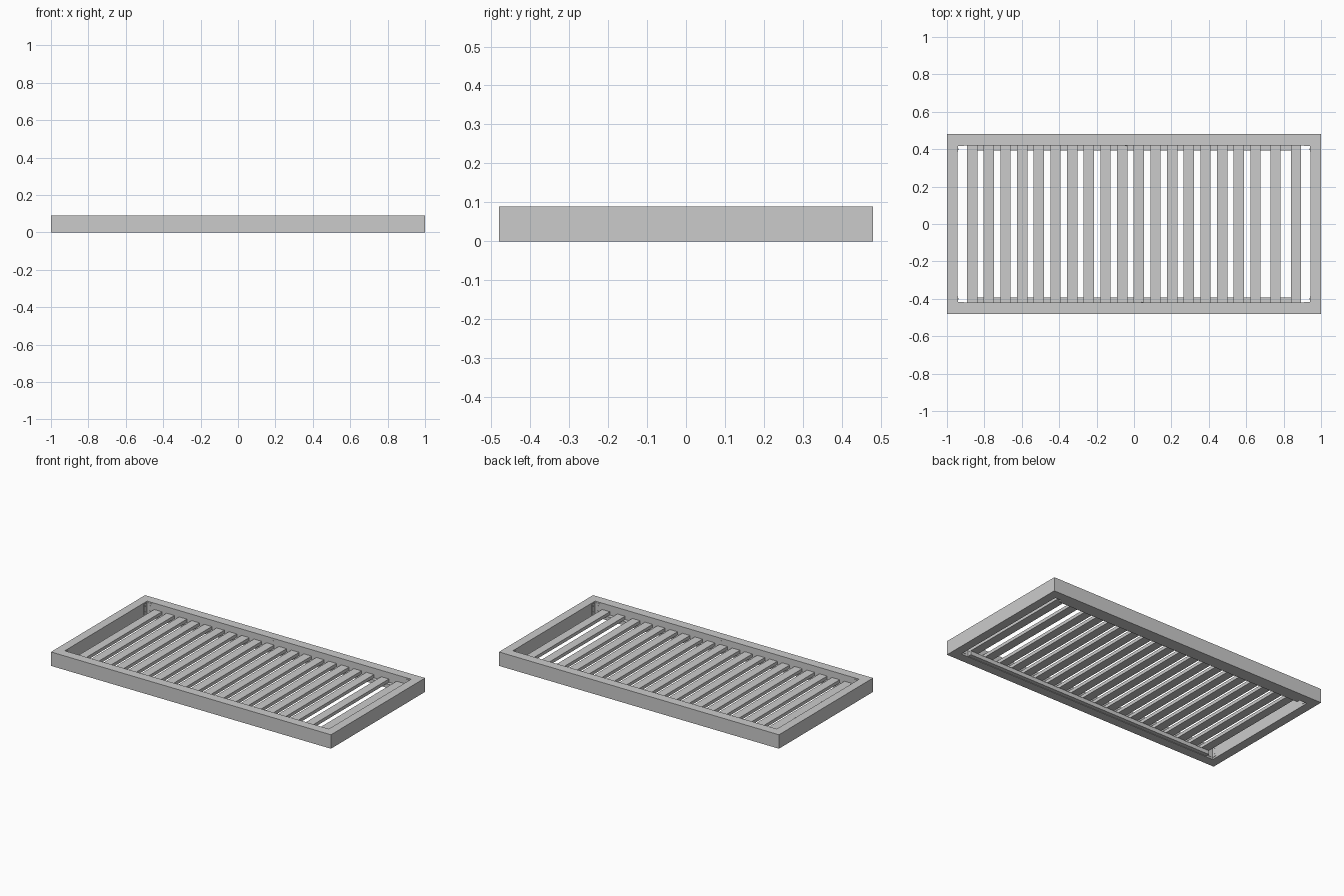
import bpy, bmesh, math
from mathutils import Matrix

if "Cube" in bpy.data.objects:
    bpy.data.objects.remove(bpy.data.objects["Cube"])

W, D, H = 1.0, 0.48, 0.09      # outer half width, half depth, height
IX, IY = 0.943, 0.42           # inner half opening
SLAT_Z0, SLAT_Z1 = 0.028, 0.049


def finish(bm, name):
    bmesh.ops.recalc_face_normals(bm, faces=bm.faces)
    me = bpy.data.meshes.new(name)
    bm.to_mesh(me)
    bm.free()
    ob = bpy.data.objects.new(name, me)
    bpy.context.collection.objects.link(ob)
    return ob


def box(name, x0, x1, y0, y1, z0, z1):
    bm = bmesh.new()
    m = Matrix.Translation(((x0 + x1) / 2, (y0 + y1) / 2, (z0 + z1) / 2)) @ \
        Matrix.Diagonal((x1 - x0, y1 - y0, z1 - z0, 1))
    bmesh.ops.create_cube(bm, size=1, matrix=m)
    return finish(bm, name)


def screw(name, x, y, z, axis):
    bm = bmesh.new()
    m = Matrix.Translation((x, y, z)) @ Matrix.Rotation(math.pi / 2, 4, axis)
    bmesh.ops.create_cone(bm, cap_ends=True, segments=10, radius1=0.004,
                          radius2=0.004, depth=0.004, matrix=m)
    return finish(bm, name)


# outer frame: rectangular section swept around the four corners
bm = bmesh.new()
rings = []
for sx, sy in ((-1, -1), (1, -1), (1, 1), (-1, 1)):
    rings.append([bm.verts.new(p) for p in (
        (sx * W, sy * D, 0), (sx * W, sy * D, H),
        (sx * IX, sy * IY, H), (sx * IX, sy * IY, 0))])
for i in range(4):
    a, b = rings[i], rings[(i + 1) % 4]
    for k in range(4):
        n = (k + 1) % 4
        bm.faces.new((a[k], b[k], b[n], a[n]))
finish(bm, "frame")

# ledges carrying the slats
for s, side in ((-1, "front"), (1, "back")):
    y0, y1 = sorted((s * 0.394, s * IY))
    box(side + "_ledge", -0.893, 0.893, y0, y1, 0.003, SLAT_Z0)

# slats: even spacing, with two wider gaps at the right end
centres = [-0.865 + 0.0891 * i for i in range(18)] + [0.757, 0.866]
for i, c in enumerate(centres):
    box(f"slat_{i + 1}", c - 0.0275, c + 0.0275, -IY, IY, SLAT_Z0, SLAT_Z1)

# thin corner brackets with screw heads
T = 0.002
for sx in (-1, 1):
    for sy in (-1, 1):
        xa, xb = sorted((sx * IX, sx * (IX - T)))
        ya, yb = sorted((sy * (IY - 0.035), sy * IY))
        box("bracket_end_plate", xa, xb, ya, yb, 0.012, 0.082)
        xa, xb = sorted((sx * IX, sx * (IX - 0.035)))
        ya, yb = sorted((sy * (IY - T), sy * IY))
        box("bracket_side_plate", xa, xb, ya, yb, 0.012, 0.082)
        for z in (0.03, 0.068):
            screw("end_screw", sx * (IX - T), sy * (IY - 0.02), z, 'Y')
            screw("side_screw", sx * (IX - 0.02), sy * (IY - T), z, 'X')

# screws at the middle of the long rails
for s in (-1, 1):
    screw("middle_screw", -s * 0.045, s * IY, 0.075, 'X')
